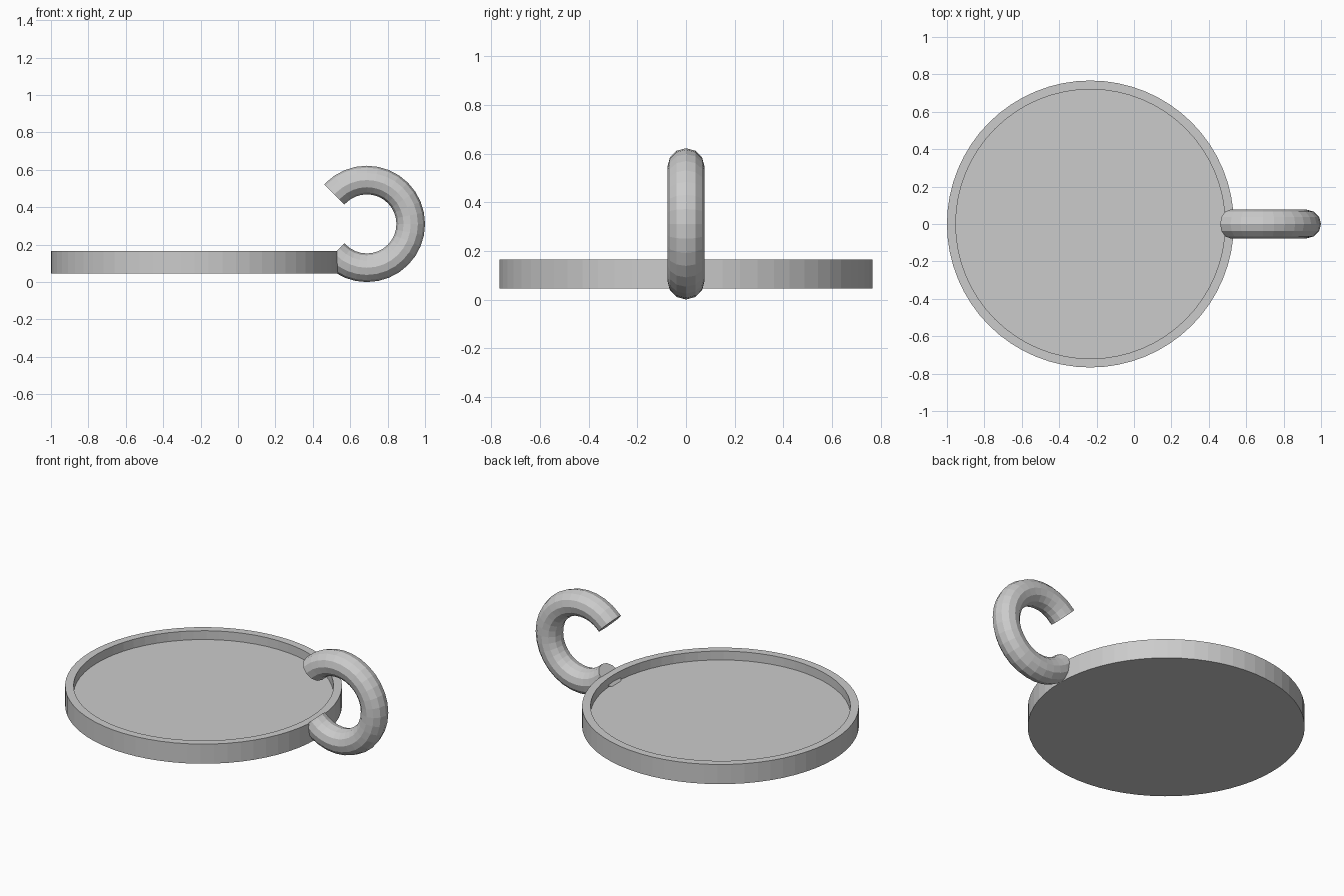
import bpy, bmesh, math
from mathutils import Vector

if "Cube" in bpy.data.objects:
    bpy.data.objects.remove(bpy.data.objects["Cube"])

grey = bpy.data.materials.new("plain grey")
grey.diffuse_color = (0.6, 0.6, 0.6, 1)
grey.use_nodes = True
grey.node_tree.nodes["Principled BSDF"].inputs["Base Color"].default_value = grey.diffuse_color


def make_object(name, bm):
    bmesh.ops.recalc_face_normals(bm, faces=bm.faces)
    mesh = bpy.data.meshes.new(name)
    bm.to_mesh(mesh)
    bm.free()
    mesh.materials.append(grey)
    obj = bpy.data.objects.new(name, mesh)
    bpy.context.collection.objects.link(obj)
    return obj


def loft(bm, rings):
    """Skin a row of point rings and cap both ends."""
    loops = [[bm.verts.new(p) for p in ring] for ring in rings]
    n = len(loops[0])
    for a, b in zip(loops, loops[1:]):
        for i in range(n):
            j = (i + 1) % n
            bm.faces.new((a[i], a[j], b[j], b[i]))
    bm.faces.new(loops[0])
    bm.faces.new(loops[-1])


# Shallow round tray: outer wall, rim, inner wall and sunken floor
SIDES = 64
CENTRE_X = -0.233
profile = [(0.767, 0.045), (0.767, 0.165), (0.72, 0.165), (0.72, 0.111)]
bm = bmesh.new()
loft(bm, [[(CENTRE_X + r * math.cos(2 * math.pi * i / SIDES),
            r * math.sin(2 * math.pi * i / SIDES), z) for i in range(SIDES)]
          for r, z in profile])
make_object("round_tray", bm)

# Open ring hook: three quarters of a torus with short straight ends
MAJOR, MINOR, STEPS, TUBE = 0.2345, 0.0765, 24, 12
centre = Vector((0.689, 0, 0.311))
rings = []
for s in [-1] + list(range(STEPS + 1)) + [STEPS + 1]:
    k = min(max(s, 0), STEPS)
    a = math.radians(-135 + 270 * k / STEPS)
    out = Vector((math.cos(a), 0, math.sin(a)))
    along = Vector((-math.sin(a), 0, math.cos(a)))
    base = centre + along * 0.012 * (s - k)
    rings.append([base + out * (MAJOR + MINOR * math.cos(t)) + Vector((0, MINOR * math.sin(t), 0))
                  for t in (2 * math.pi * i / TUBE for i in range(TUBE))])
bm = bmesh.new()
loft(bm, rings)
make_object("ring_hook", bm)
